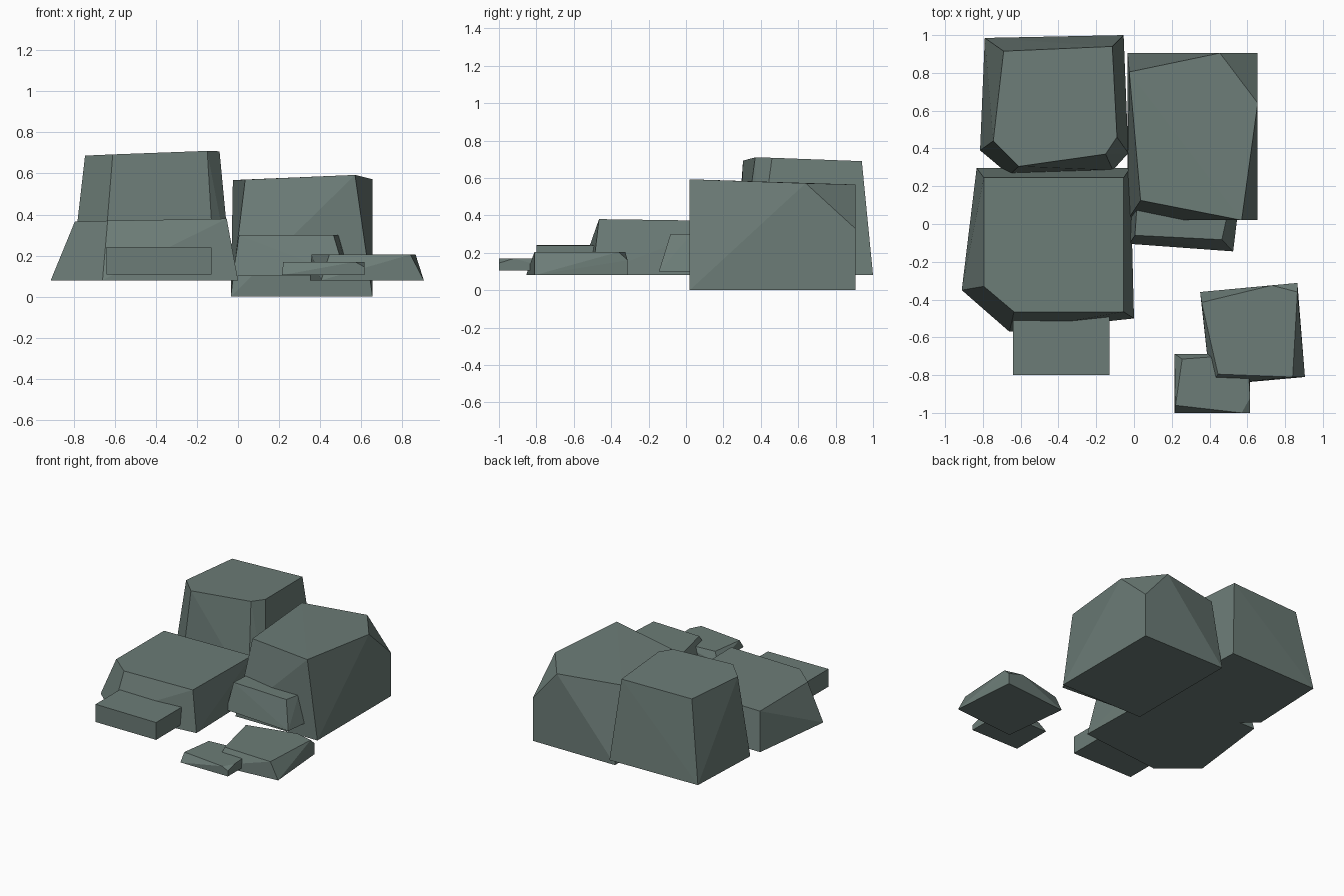
import bpy, bmesh, math

stone = bpy.data.materials.new("grey green stone")
stone.diffuse_color = (0.150, 0.202, 0.184, 1)


def rock(name, base_z, base, upper):
    """Faceted stone: convex hull of a flat base outline and upper corners."""
    bm = bmesh.new()
    for x, y in base:
        bm.verts.new((x, y, base_z))
    for p in upper:
        bm.verts.new(p)
    res = bmesh.ops.convex_hull(bm, input=bm.verts[:])
    loose = [v for v in bm.verts if not v.link_faces]
    bmesh.ops.delete(bm, geom=loose, context='VERTS')
    bmesh.ops.dissolve_limit(bm, angle_limit=math.radians(2),
                             verts=bm.verts[:], edges=bm.edges[:])
    bmesh.ops.recalc_face_normals(bm, faces=bm.faces[:])
    me = bpy.data.meshes.new(name)
    bm.to_mesh(me)
    bm.free()
    me.materials.append(stone)
    ob = bpy.data.objects.new(name, me)
    bpy.context.collection.objects.link(ob)
    return ob


# tall stone at the back left
rock("tall_rock", 0.08,
     [(-.79, .985), (-.055, 1.0), (-.03, .375), (-.112, .285), (-.66, .26), (-.815, .39)],
     [(-.69, .915, .683), (-.115, .94, .69), (-.09, .46, .708),
      (-.15, .37, .71), (-.61, .305, .693), (-.745, .44, .687)])

# broad low stone at the front left
rock("broad_rock", 0.08,
     [(-.833, .297), (-.02, .297), (0, -.5), (-.66, -.57), (-.912, -.35)],
     [(-.795, .245, .362), (-.055, .245, .37), (-.055, -.465, .38),
      (-.635, -.465, .37), (-.795, -.33, .365)])

# large upright stone at the right, with a cut-off back corner
rock("large_rock", 0.0,
     [(-.035, .02), (.655, .02), (.655, .905), (-.035, .905)],
     [(.035, .125, .57), (.57, .02, .593), (.655, .64, .572),
      (.455, .905, .565), (-.025, .805, .568), (.655, .905, .33)])

# small stone leaning on the large one
rock("leaning_rock", 0.10,
     [(-.025, -.105), (.525, -.145), (.55, .06), (.53, .2), (0, .2)],
     [(.005, -.06, .3), (.465, -.083, .3), (.49, .03, .3), (.47, .16, .3), (.02, .16, .3)])

# rectangular slab at the front
rock("step_slab", 0.108,
     [(-.64, -.8), (-.13, -.8), (-.13, -.35), (-.64, -.35)],
     [(-.64, -.8, .243), (-.13, -.8, .24), (-.13, -.35, .24), (-.64, -.35, .243)])

# flat stone at the front right
rock("flat_rock", 0.08,
     [(.35, -.36), (.865, -.312), (.905, -.81), (.405, -.855)],
     [(.358, -.415, .205), (.73, -.325, .205), (.865, -.36, .205),
      (.84, -.81, .205), (.445, -.795, .205), (.865, -.312, .16)])

# smallest stone at the very front
rock("small_rock", 0.105,
     [(.215, -.688), (.615, -.688), (.615, -1), (.215, -1)],
     [(.255, -.715, .17), (.6, -.69, .17), (.615, -.92, .17),
      (.57, -1, .17), (.22, -.96, .17), (.615, -1, .145)])
